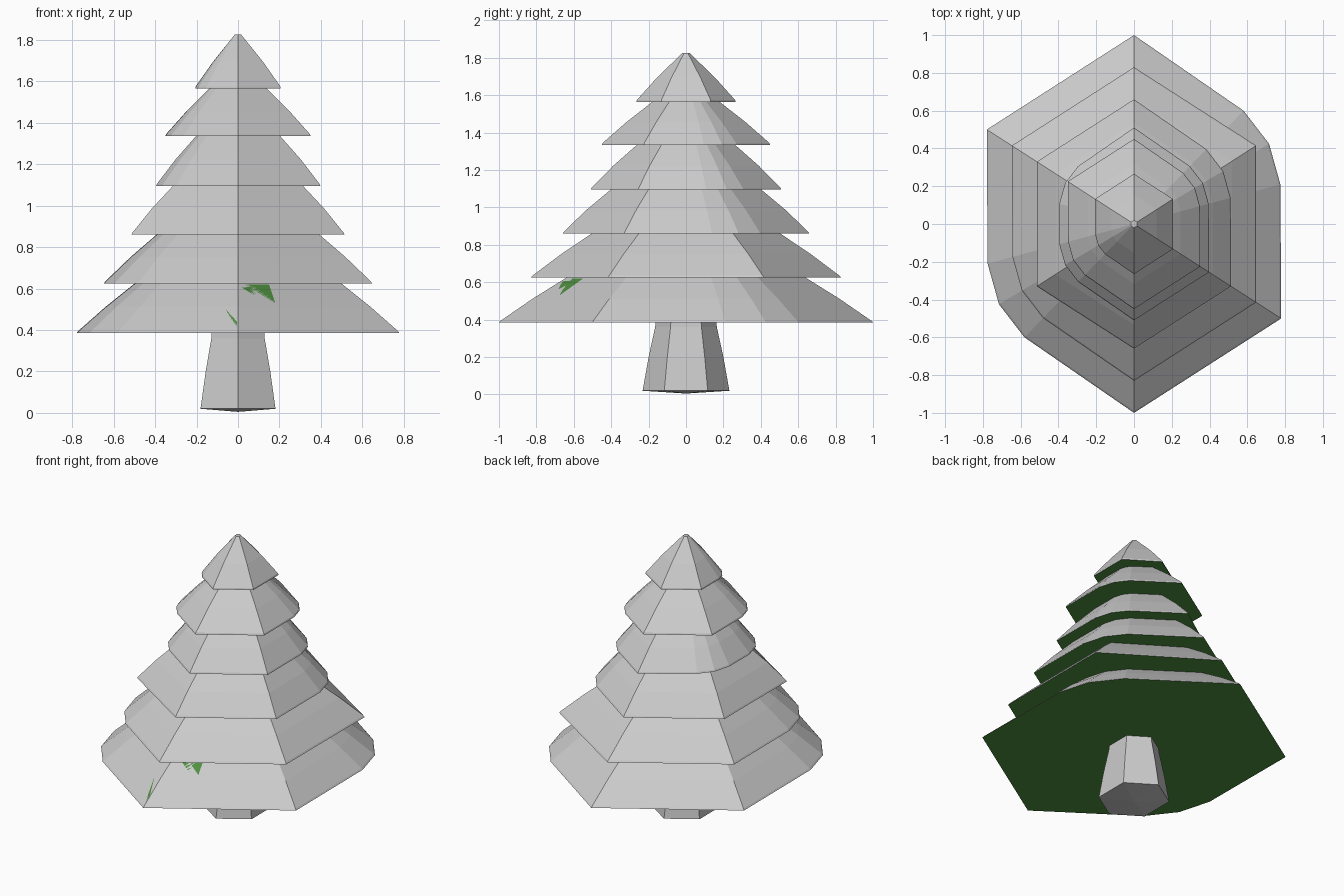
import bpy, bmesh, math
from mathutils import Vector
from mathutils.bvhtree import BVHTree

if "Cube" in bpy.data.objects:
    bpy.data.objects.remove(bpy.data.objects["Cube"])

green = bpy.data.materials.new("green")
green.diffuse_color = (0.08, 0.28, 0.05, 1)
green.use_nodes = True
green.node_tree.nodes["Principled BSDF"].inputs["Base Color"].default_value = green.diffuse_color
grey = bpy.data.materials.new("grey")
grey.diffuse_color = (0.6, 0.6, 0.6, 1)
grey.use_nodes = True
grey.node_tree.nodes["Principled BSDF"].inputs["Base Color"].default_value = grey.diffuse_color


def outline(chipped=()):
    """Narrow hexagon with points at +-y; chipped corners become three points."""
    pts = []
    for k in range(6):
        a = math.radians(90 + 60 * k)
        x, y = 0.9 * math.cos(a), math.sin(a)
        if k in chipped:
            sx, sy = math.copysign(1, x), math.copysign(1, y)
            soft = [(.775 * sx, .21 * sy), (.715 * sx, .425 * sy), (.58 * sx, .6 * sy)]
            pts += soft if k in (2, 5) and k == 2 else soft[::-1] if k in (1, 4) and k == 1 else \
                (soft if k == 5 else soft[::-1])
        else:
            pts.append((x, y))
    # keep the outline counter-clockwise
    return sorted(pts, key=lambda p: math.atan2(p[1], p[0]))


def stack(name, shape, levels, green_base=False, base_z=None):
    """Loft the outline through (radius, z) levels and cap both ends."""
    bm = bmesh.new()
    rings = [[bm.verts.new((x * r, y * r, z)) for x, y in shape] for r, z in levels]
    n = len(shape)
    for lo, hi in zip(rings, rings[1:]):
        for i in range(n):
            j = (i + 1) % n
            bm.faces.new((lo[i], lo[j], hi[j], hi[i]))
    bm.faces.new(rings[-1])
    if base_z is None:
        base = [bm.faces.new(rings[0][::-1])]
    else:
        tip = bm.verts.new((0, 0, base_z))
        base = [bm.faces.new((rings[0][(i + 1) % n], rings[0][i], tip)) for i in range(n)]
    if green_base:
        for f in base:
            f.material_index = 1
    tree = BVHTree.FromBMesh(bm)
    mesh = bpy.data.meshes.new(name)
    bm.to_mesh(mesh)
    bm.free()
    mesh.materials.append(grey)
    mesh.materials.append(green)
    bpy.context.collection.objects.link(bpy.data.objects.new(name, mesh))
    return tree


# Trunk
stack("trunk", outline(), [(.232, .02), (.2, .2), (.165, .36), (.16, .41)], base_z=0.005)

# Branch tiers: rim radius, rim z, top radius, top z, chipped corners
tiers = [
    (1.00, 0.385, .615, 0.64, (2, 5)),
    (0.83, 0.625, .475, 0.88, (2,)),
    (0.66, 0.860, .385, 1.11, (5,)),
    (0.51, 1.095, .245, 1.35, (1, 2, 5)),
    (0.45, 1.335, .160, 1.58, (2, 5)),
    (0.265, 1.565, .02, 1.825, (2,)),
]
surfaces = []
for i, (r0, z0, r1, z1, chips) in enumerate(tiers):
    zm = (z0 + z1) / 2
    rm = (r0 + r1) / 2 + 0.012
    surfaces.append(stack(f"branch_tier_{i + 1}", outline(chips),
                          [(r0, z0), (r0 * .99, z0 + .01), (rm, zm), (r1, z1)], True))


# Small green patches projected on to the tiers: tier, view, triangle (across, z)
patches = [
    (0, "front", [(.03, .62), (.15, .62), (.18, .53)]),
    (0, "front", [(-.06, .5), (-.005, .44), (-.005, .4)]),
    (2, "front", [(-.37, 1.03), (-.36, 1.08), (-.26, 1.09)]),
    (1, "front", [(.33, .86), (.43, .86), (.46, .81)]),
    (3, "right", [(-.17, 1.33), (-.18, 1.24), (-.1, 1.33)]),
    (1, "right", [(-.32, .855), (-.26, .8), (-.11, .855)]),
    (0, "right", [(-.66, .605), (-.7, .53), (-.6, .61)]),
]
bm = bmesh.new()
for tier, view, tri in patches:
    hits = []
    for a, z in tri:
        start, ray = (((a, -3, z), (0, 1, 0)) if view == "front" else ((3, a, z), (-1, 0, 0)))
        co, normal, _, _ = surfaces[tier].ray_cast(Vector(start), Vector(ray))
        if co:
            hits.append(co + normal * 0.006)
    if len(hits) == 3:
        f = bm.faces.new([bm.verts.new(p) for p in hits])
        f.normal_update()
        if f.normal.z < 0:
            f.normal_flip()
mesh = bpy.data.meshes.new("green_patches")
bm.to_mesh(mesh)
bm.free()
mesh.materials.append(green)
bpy.context.collection.objects.link(bpy.data.objects.new("green_patches", mesh))
